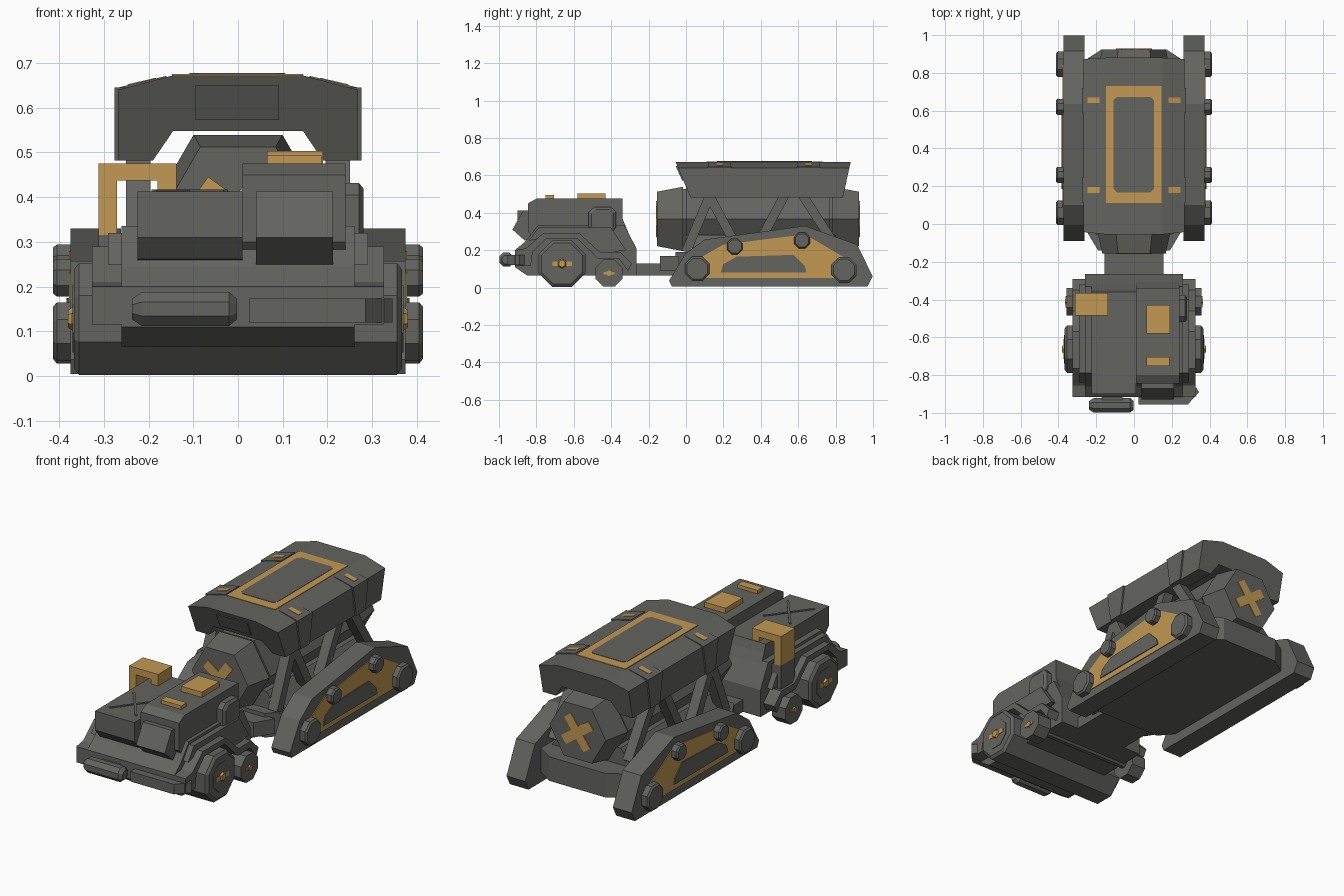
import bpy, bmesh, math
from mathutils import Vector

if "Cube" in bpy.data.objects:
    bpy.data.objects.remove(bpy.data.objects["Cube"])

def material(name, rgb):
    m = bpy.data.materials.new(name)
    m.diffuse_color = (*rgb, 1)
    m.use_nodes = True
    m.node_tree.nodes["Principled BSDF"].inputs["Base Color"].default_value = m.diffuse_color
    return m

GREY = material("dark grey", (0.125, 0.125, 0.115))
GOLD = material("ochre", (0.54, 0.315, 0.085))

def prism(name, pts, axis, a, b, mat=GREY, s0=1.0, s1=1.0, shift=None):
    """Extrude a 2D outline along an axis; s0/s1 scale the two ends about the centre."""
    bm = bmesh.new()
    cu = (min(p[0] for p in pts) + max(p[0] for p in pts)) / 2
    cv = (min(p[1] for p in pts) + max(p[1] for p in pts)) / 2
    rings = []
    for t, s in ((a, s0), (b, s1)):
        ring = []
        for u, v in pts:
            u, v = cu + (u - cu) * s, cv + (v - cv) * s
            co = {'x': (t, u, v), 'y': (u, t, v), 'z': (u, v, t)}[axis]
            if shift:
                co = shift(co, t)
            ring.append(bm.verts.new(co))
        rings.append(ring)
    n = len(pts)
    bm.faces.new(rings[0])
    bm.faces.new(rings[1][::-1])
    for i in range(n):
        j = (i + 1) % n
        bm.faces.new((rings[0][i], rings[0][j], rings[1][j], rings[1][i]))
    bmesh.ops.recalc_face_normals(bm, faces=bm.faces)
    me = bpy.data.meshes.new(name)
    bm.to_mesh(me)
    bm.free()
    me.materials.append(mat)
    ob = bpy.data.objects.new(name, me)
    bpy.context.collection.objects.link(ob)
    return ob

def rect(u0, u1, v0, v1):
    return [(u0, v0), (u1, v0), (u1, v1), (u0, v1)]

def box(name, x0, x1, y0, y1, z0, z1, mat=GREY):
    return prism(name, rect(x0, x1, y0, y1), 'z', z0, z1, mat)

def ngon(u, v, apothem, n=8):
    r = apothem / math.cos(math.pi / n)
    return [(u + r * math.cos((i + .5) * 2 * math.pi / n),
             v + r * math.sin((i + .5) * 2 * math.pi / n)) for i in range(n)]

def bar(u0, v0, u1, v1, w):
    d = Vector((u1 - u0, v1 - v0)).normalized() * (w / 2)
    return [(u0 - d.y, v0 + d.x), (u1 - d.y, v1 + d.x), (u1 + d.y, v1 - d.x), (u0 + d.y, v0 - d.x)]

SIDES = (("left", -1), ("right", 1))

# ---------------- Trailer: tracks ----------------
track = [(-.09, .037), (-.075, .005), (.97, .005), (.998, .06), (.915, .23),
         (.636, .33), (.1, .257), (-.005, .18)]
panel = [(.05, .05), (.85, .05), (.84, .165), (.636, .285), (.2, .23), (.06, .15)]
inner = [(.185, .08), (.645, .08), (.635, .115), (.575, .175), (.27, .165), (.2, .125)]
for side, s in SIDES:
    prism(f"{side}_track", track, 'x', s * .262, s * .374)
    prism(f"{side}_track_panel", panel, 'x', s * .37, s * .378, GOLD)
    prism(f"{side}_track_inset", inner, 'x', s * .374, s * .383)
    for i, (y, z, r) in enumerate(((.06, .1, .065), (.845, .095, .067), (.26, .22, .042), (.62, .252, .042))):
        prism(f"{side}_track_wheel_{i}", ngon(y, z, r), 'x', s * .35, s * .405)
        prism(f"{side}_track_wheel_cap_{i}", ngon(y, z, r), 'x', s * .405, s * .413, s1=.85)

# ---------------- Trailer: bed, cradle and tow bar ----------------
bed = [(-.27, .03), (-.2, -.055), (.2, -.055), (.27, .03), (.27, .86), (.17, .925), (-.17, .925), (-.27, .86)]
prism("trailer_bed", bed, 'z', .06, .19)
prism("tank_cradle", [(-.25, .18), (.25, .18), (.17, .28), (-.17, .28)], 'y', 0, .8)
box("tow_bar", -.155, .155, -.3, 0, .065, .13)
prism("tow_collar", [(-.19, -.14), (.19, -.14), (.25, -.04), (-.25, -.04)], 'z', .09, .17)

# ---------------- Trailer: hexagonal tank ----------------
hexa = [(.205 * math.cos(i * math.pi / 3), .367 + .205 * math.sin(i * math.pi / 3)) for i in range(6)]
prism("tank_body", hexa, 'y', .0, .77, s0=.94, s1=.94)
prism("tank_front_cap", hexa, 'y', -.155, -.015, s0=.82, s1=.97)
prism("tank_rear_cap", hexa, 'y', .78, .925, s0=.97, s1=.82)
prism("tank_core", hexa, 'y', -.03, .8, s0=.9, s1=.9)
for end, y in (("front", -.157), ("rear", .927)):
    for k, a in enumerate((.95, .95 + math.pi / 2)):
        dx, dz = .1 * math.cos(a), .1 * math.sin(a)
        prism(f"tank_{end}_cross_{k}", bar(-dx, .367 - dz, dx, .367 + dz, .05), 'y', y - .003, y + .003, GOLD)

# ---------------- Trailer: canopy and struts ----------------
def slant(co, t):
    x, y, z = co
    return (x, y + (.67 - z) * (.42 if t < 0 else -.22), z)

arch = [(-.145, .672), (.145, .672), (.268, .64), (.268, .482), (.19, .482), (.145, .548),
        (-.145, .548), (-.19, .482), (-.268, .482), (-.268, .64)]
prism("canopy", arch, 'y', -.055, .88, shift=slant)
prism("canopy_front_plate", [(-.055, .65), (-.02, .572), (-.01, .572), (-.045, .65)], 'x', -.095, .092)
box("canopy_gold_frame", -.148, .145, .11, .73, .668, .675, GOLD)
prism("canopy_top_panel", [(-.108, .185), (-.09, .167), (.087, .167), (.105, .185), (.105, .655),
                           (.087, .673), (-.09, .673), (-.108, .655)], 'z', .67, .677)
for side, s in SIDES:
    for i, y in enumerate((.18, .655)):
        prism(f"{side}_canopy_band_{i}", [(y - .065, .645), (y + .065, .645), (y + .04, .482), (y - .04, .482)],
              'x', s * .2, s * .276)
        prism(f"{side}_canopy_band_top_{i}", [(s * .16, .671), (s * .276, .643), (s * .276, .63), (s * .16, .64)],
              'y', y - .06, y + .06)
        prism(f"{side}_canopy_lug_{i}", [(s * .183, .667), (s * .247, .652), (s * .247, .64), (s * .183, .64)],
              'y', y - .015, y + .015, GOLD)
    for i, (y0, z0, y1) in enumerate(((.0, .19, .13), (.27, .22, .12), (.38, .22, .53), (.8, .22, .62))):
        prism(f"{side}_strut_{i}", bar(y0, z0, y1, .5, .05), 'x', s * .195, s * .25)

# ---------------- Tractor: lower body and hoods ----------------
chassis = [(-.265, .065), (-.265, .21), (-.33, .335), (-.79, .335), (-.86, .245), (-.915, .2),
           (-.915, .11), (-.85, .065)]
prism("tractor_chassis", chassis, 'x', -.26, .26)
prism("left_hood", [(-.29, .25), (-.345, .37), (-.36, .413), (-.9, .413), (-.9, .31), (-.86, .262), (-.8, .25)],
      'x', -.225, .01)
prism("right_cab", [(-.29, .25), (-.34, .37), (-.34, .475), (-.8, .475), (-.845, .45), (-.845, .3), (-.8, .25)],
      'x', .01, .24)
prism("right_cab_nose", [(-.84, .413), (-.87, .413), (-.928, .31), (-.86, .25), (-.8, .3)], 'x', .04, .212)
# crossed ribs on the hood lid
for k, s in SIDES:
    prism(f"{k}_lid_rib", bar(-.108 - s * .08, -.83, -.108 + s * .08, -.62, .012), 'z', .41, .417)

# ---------------- Tractor: rollers, wheels, fenders ----------------
prism("front_roller", ngon(-.663, .128, .125), 'x', -.355, .355)
fender = [(-.915, .115), (-.915, .2), (-.855, .21), (-.765, .29), (-.57, .29), (-.46, .19), (-.35, .19),
          (-.29, .13), (-.31, .09), (-.36, .155), (-.47, .155), (-.58, .26), (-.75, .26), (-.82, .19), (-.83, .115)]
for side, s in SIDES:
    prism(f"{side}_fender", fender, 'x', s * .24, s * .326)
    prism(f"{side}_shoulder", [(-.32, .2), (-.4, .32), (-.79, .32), (-.84, .25), (-.75, .27), (-.57, .27), (-.46, .18)],
          'x', s * .24, s * .29)
    prism(f"{side}_roller_rim", ngon(-.663, .128, .125), 'x', s * .355, s * .367, s1=.88)
    prism(f"{side}_roller_disc", ngon(-.663, .128, .075), 'x', s * .36, s * .37)
    prism(f"{side}_roller_hub", ngon(-.663, .128, .028, 6), 'x', s * .36, s * .38, GOLD, s1=.6)
    prism(f"{side}_roller_bar", rect(-.715, -.61, .116, .14), 'x', s * .36, s * .373, GOLD)
    prism(f"{side}_rear_wheel", ngon(-.412, .077, .072), 'x', s * .275, s * .358)
    prism(f"{side}_rear_wheel_hub", ngon(-.412, .077, .014, 6), 'x', s * .35, s * .366, GOLD)
    prism(f"{side}_rear_wheel_bar", rect(-.442, -.382, .07, .084), 'x', s * .35, s * .362, GOLD)
prism("rear_axle", ngon(-.412, .08, .025), 'x', -.3, .3)

# ---------------- Tractor: bumpers and fittings ----------------
bumper = ngon(-.96, .15, .038)
prism("left_bumper", bumper, 'x', -.215, -.02)
prism("left_bumper_outer_tip", bumper, 'x', -.215, -.237, s1=.6)
prism("left_bumper_inner_tip", bumper, 'x', -.02, -.002, s1=.6)
box("bumper_mount", -.17, -.06, -.95, -.89, .125, .175)
prism("right_bumper", [(.025, -.955), (.285, -.955), (.345, -.89), (.318, -.852), (.27, -.915), (.025, -.915)],
      'z', .12, .174)
prism("side_pod", [(-.52, .32), (-.49, .295), (-.395, .295), (-.375, .32), (-.375, .405), (-.4, .432),
                   (-.49, .432), (-.52, .405)], 'x', .235, .27)
prism("side_pod_cover", [(-.52, .32), (-.49, .295), (-.395, .295), (-.375, .32), (-.375, .405), (-.4, .432),
                         (-.49, .432), (-.52, .405)], 'x', .27, .281, s1=.8)
prism("gold_bracket", [(-.312, .315), (-.27, .315), (-.27, .437), (-.18, .437), (-.18, .4), (-.138, .4),
                       (-.138, .475), (-.312, .475)], 'y', -.485, -.365, GOLD)
box("bracket_foot", -.312, -.24, -.485, -.365, .16, .317)
box("roof_pad_large", .065, .19, -.58, -.43, .47, .503, GOLD)
box("roof_pad_small", .065, .187, -.752, -.705, .47, .494, GOLD)
